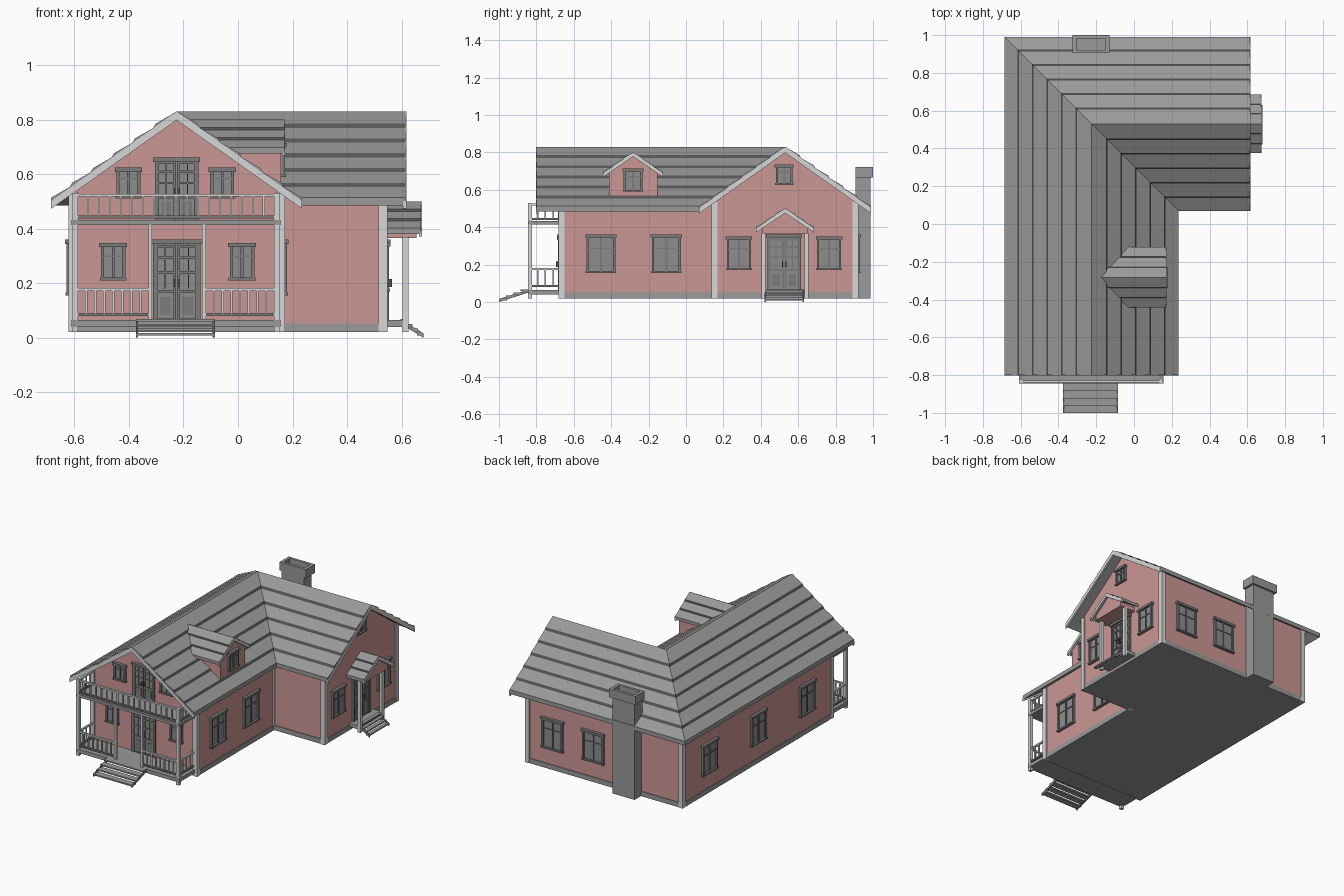
import bpy, bmesh
from math import radians
from mathutils import Vector, Matrix

cube = bpy.data.objects.get("Cube")
if cube:
    bpy.data.objects.remove(cube)


def material(name, r, g, b):
    m = bpy.data.materials.new(name)
    m.use_nodes = True
    m.diffuse_color = (r, g, b, 1)
    m.node_tree.nodes["Principled BSDF"].inputs["Base Color"].default_value = (r, g, b, 1)
    return m


MATS = [material("pink siding", .60, .31, .30), material("roof gray", .32, .32, .32),
        material("course shadow gray", .09, .09, .09), material("light trim", .68, .68, .68),
        material("joinery gray", .20, .20, .20), material("glass gray", .27, .27, .27)]
PINK, ROOF, DARK, TRIM, WOOD, GLASS = range(6)


class Part:
    """Collects solids in one bmesh; facing turns the local front (-y) about z."""

    def __init__(self, name, at=(0, 0, 0), facing=0):
        self.name, self.bm = name, bmesh.new()
        self.m = Matrix.Translation(at) @ Matrix.Rotation(radians(facing), 4, 'Z')

    def loft(self, a, b, mats):
        va = [self.bm.verts.new(self.m @ Vector(p)) for p in a]
        vb = [self.bm.verts.new(self.m @ Vector(p)) for p in b]
        n = len(va)
        for i in range(n):
            j = (i + 1) % n
            f = self.bm.faces.new((va[i], va[j], vb[j], vb[i]))
            f.material_index = mats[i % len(mats)]
        for ring in (va, vb):
            self.bm.faces.new(ring).material_index = mats[0]

    def box(self, x0, x1, y0, y1, z0, z1, mat):
        ring = [(x0, y0), (x1, y0), (x1, y1), (x0, y1)]
        self.loft([(x, y, z0) for x, y in ring], [(x, y, z1) for x, y in ring], [mat])

    def gable(self, half, y0, y1, z0, eave, peak, mat):
        ring = [(-half, z0), (half, z0), (half, eave), (0, peak), (-half, eave)]
        self.loft([(x, y0, z) for x, z in ring], [(x, y1, z) for x, z in ring], [mat])

    def slope(self, a0, a1, b0, b1, courses=6, lip=.009, thick=.02, mat=ROOF):
        """Slab from eave a0-b0 up to ridge a1-b1, stepped in lapped courses."""
        prof, mats = [], []
        for i in range(courses):
            prof += [(i / courses, lip), ((i + 1) / courses - (.02 if i < courses - 1 else 0), 0)]
            mats += [mat, DARK if courses > 1 else mat]
        prof += [(1, -thick), (0, -thick)]
        mats[-1] = mat
        mats += [mat, mat]
        ends = [[Vector(p).lerp(Vector(q), u) + Vector((0, 0, d)) for u, d in prof]
                for p, q in ((a0, a1), (b0, b1))]
        self.loft(ends[0], ends[1], mats)

    def bargeboards(self, half, y, eave, peak, drop=.032):
        for s in (-1, 1):
            self.slope((s * half, y, eave), (0, y, peak), (s * half, y + .012, eave),
                       (0, y + .012, peak), 1, -.004, drop, TRIM)

    def done(self):
        bmesh.ops.recalc_face_normals(self.bm, faces=self.bm.faces)
        me = bpy.data.meshes.new(self.name)
        self.bm.to_mesh(me)
        self.bm.free()
        for m in MATS:
            me.materials.append(m)
        ob = bpy.data.objects.new(self.name, me)
        bpy.context.collection.objects.link(ob)


def opening_frame(p, w, h, z):
    for s in (-1, 1):
        x = s * (w / 2 - .006)
        p.box(x - .006, x + .006, -.014, .004, z, z + h, WOOD)
    p.box(-w / 2 - .006, w / 2 + .006, -.02, .004, z + h - .016, z + h, WOOD)


def window(name, at, facing, w, h):
    p = Part(name, at, facing)
    p.box(-w / 2, w / 2, -.004, .004, 0, h, GLASS)
    opening_frame(p, w, h, 0)
    p.box(-w / 2 - .004, w / 2 + .004, -.018, .004, 0, .01, WOOD)
    p.box(-.005, .005, -.01, .004, 0, h, WOOD)
    p.box(-w / 2, w / 2, -.009, .004, h * .62, h * .62 + .006, WOOD)
    p.done()


def double_door(name, at, facing, w, h):
    p = Part(name, at, facing)
    p.box(-w / 2, w / 2, -.004, .004, 0, h, GLASS)
    opening_frame(p, w, h, 0)
    for s in (-1, 1):
        def bar(x0, x1, z0, z1, out=-.01):
            p.box(*sorted((s * x0 * w / 2, s * x1 * w / 2)), out, .004, z0 * h, z1 * h, WOOD)
        bar(.02, .14, 0, .95)
        bar(.8, .9, 0, .95)
        bar(.47, .52, .4, .95)
        bar(.25, .7, .08, .3, -.007)
        for z in (0, .35, .58, .76, .9):
            bar(.02, .9, z, z + .035)
        p.box(*sorted((s * .006, s * .012)), -.024, 0, h * .42, h * .52, DARK)
    p.done()


def railing(p, a, b, z0, z1, count):
    """Rails with evenly spaced balusters from a to b (plan points)."""
    a, b = Vector(a), Vector(b)
    for z in (z0, z1 - .01):
        p.box(min(a.x, b.x) - .006, max(a.x, b.x) + .006, min(a.y, b.y) - .006,
              max(a.y, b.y) + .006, z, z + .01, WOOD if z == z0 else TRIM)
    for i in range(1, count):
        c = a.lerp(b, i / count)
        p.box(c.x - .004, c.x + .004, c.y - .004, c.y + .004, z0, z1, TRIM)


def stairs(name, at, facing, half, run):
    p = Part(name, at, facing)
    step = run / 4
    for i in range(4):
        z = .068 - .017 * i
        p.box(-half, half, -step * (i + 1), -step * i + .004, z - .009, z, ROOF)
    for s in (-1, 1):
        x0, x1 = s * half, s * (half - .008)
        p.slope((x0, -run, .016), (x0, 0, .066), (x1, -run, .016), (x1, 0, .066), 1, 0, .016, WOOD)
    p.done()


# House walls: two gabled wings meeting at a corner
RX, RY, RIDGE, EAVE = -.225, .53, .83, .505
p = Part("front_wing_walls", (RX, 0, 0))
p.gable(.39, -.67, RY, .05, .535, .81, PINK)
p.done()
p = Part("side_wing_walls", (0, RY, 0), 90)
p.gable(.385, -.54, -RX, .05, .535, .81, PINK)
p.done()
p = Part("corner_walls")
p.box(-.615, RX, RY, .915, .05, .535, PINK)
p.done()
p = Part("foundation")
p.box(-.62, .17, -.675, .92, .02, .052, ROOF)
p.box(.17, .545, .14, .92, .02, .052, ROOF)
p.done()
p = Part("corner_boards")
for x, y in ((-.605, -.665), (.157, -.665), (.157, .153), (.532, .153), (.532, .907), (-.605, .907)):
    p.box(x - .016, x + .016, y - .016, y + .016, .02, .535, TRIM)
p.done()

# L-shaped roof with a hip and a valley
W, E, S, N, FRONT, SIDE = -.685, .235, .07, .99, -.80, .615
p = Part("main_roof")
p.slope((W, FRONT, EAVE), (RX, FRONT, RIDGE), (W, N, EAVE), (RX, RY, RIDGE))
p.slope((E, FRONT, EAVE), (RX, FRONT, RIDGE), (E, S, EAVE), (RX, RY, RIDGE))
p.slope((E, S, EAVE), (RX, RY, RIDGE), (SIDE, S, EAVE), (SIDE, RY, RIDGE))
p.slope((W, N, EAVE), (RX, RY, RIDGE), (SIDE, N, EAVE), (SIDE, RY, RIDGE))
p.done()
p = Part("front_bargeboards", (RX, 0, 0))
p.bargeboards(.46, FRONT - .003, EAVE, RIDGE)
p.done()
p = Part("side_bargeboards", (0, RY, 0), 90)
p.bargeboards(.46, -SIDE - .003, EAVE, RIDGE)
p.done()

# Dormer on the front wing
DY = -.283
p = Part("dormer", (0, DY, 0), 90)
p.gable(.13, -.158, .1, .55, .695, .785, PINK)
for s in (-1, 1):
    p.slope((s * .16, -.17, .69), (0, -.17, .80), (s * .16, .045, .69), (0, .2, .80), 3, .007, .014)
p.bargeboards(.16, -.173, .69, .80, .022)
p.done()
window("dormer_window", (.158, DY, .59), 90, .10, .125)

# Chimney with a hollow cap
p = Part("chimney")
p.box(-.31, -.145, .905, .987, .02, .68, ROOF)
for x0, x1 in ((-.325, -.305), (-.15, -.13)):
    p.box(x0, x1, .905, 1, .665, .722, ROOF)
for y0, y1 in ((.905, .922), (.983, 1)):
    p.box(-.305, -.15, y0, y1, .665, .722, ROOF)
p.done()

# Windows and doors
for x in (-.458, .015):
    window("front_lower_window", (x, -.67, .21), 0, .09, .138)
for x in (-.402, -.058):
    window("front_upper_window", (x, -.67, .51), 0, .088, .114)
for y in (-.455, -.105):
    window("right_window", (.165, y, .155), 90, .155, .205)
for y in (.283, .765):
    window("side_gable_window", (.54, y, .17), 90, .13, .18)
window("side_attic_window", (.54, RY - .005, .625), 90, .09, .11)
for y in (.636, .12, -.395):
    window("left_window", (-.615, y, .155), -90, .155, .205)
for x in (.345, .042):
    window("back_window", (x, .915, .155), 180, .155, .205)
double_door("front_door", (RX, -.67, .06), 0, .175, .30)
double_door("balcony_door", (RX, -.67, .43), 0, .16, .23)
double_door("side_door", (.54, RY - .005, .06), 90, .18, .30)

# Front porch and balcony
L, R, OUT, IN = -.61, .155, -.845, -.67
p = Part("porch_decks")
p.box(L, R, OUT, IN, .04, .065, ROOF)
p.box(L, R, OUT, IN, .413, .432, ROOF)
p.done()
p = Part("porch_posts")
for x in (L + .012, R - .012):
    p.box(x - .011, x + .011, OUT, OUT + .022, .02, .53, TRIM)
for x in (-.322, -.125):
    p.box(x - .007, x + .007, OUT + .004, OUT + .018, .06, .42, TRIM)
p.done()
p = Part("porch_railings")
y = OUT + .011
railing(p, (L + .02, y), (R - .02, y), .438, .527, 18)
railing(p, (L + .02, y), (-.325, y), .08, .182, 8)
railing(p, (-.12, y), (R - .02, y), .08, .182, 8)
for x in (L + .012, R - .012):
    railing(p, (x, y), (x, IN), .438, .527, 4)
    railing(p, (x, y), (x, IN), .08, .182, 4)
p.done()
stairs("front_stairs", (RX - .005, OUT, 0), 0, .145, .155)

# Gabled porch over the side door
p = Part("side_porch", (0, RY, 0), 90)
p.gable(.12, -.655, -.53, .365, .395, .48, PINK)
for s in (-1, 1):
    p.slope((s * .155, -.672, .395), (0, -.672, .50), (s * .155, -.53, .395), (0, -.53, .50), 3, .007, .014)
    p.box(s * .115 - .011, s * .115 + .011, -.625, -.603, .02, .37, TRIM)
p.bargeboards(.155, -.675, .395, .50, .024)
p.box(-.125, .125, -.61, -.54, .04, .064, ROOF)
p.done()
stairs("side_stairs", (.60, RY - .005, 0), 90, .105, .08)
